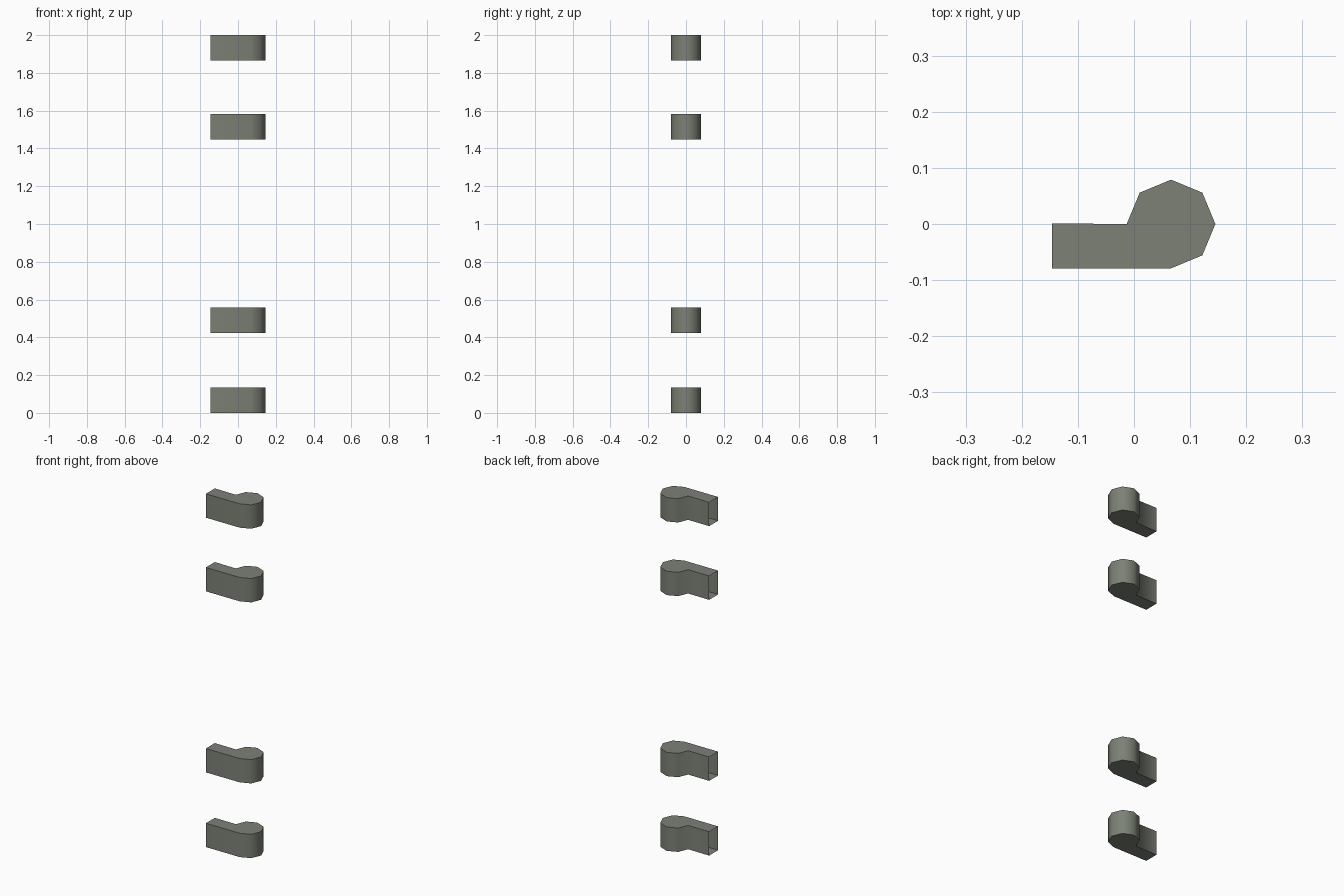
import bpy, bmesh, math

if "Cube" in bpy.data.objects:
    bpy.data.objects.remove(bpy.data.objects["Cube"])

mat = bpy.data.materials.new("grey green metal")
mat.diffuse_color = (0.20, 0.22, 0.18, 1)
mat.use_nodes = True
mat.node_tree.nodes["Principled BSDF"].inputs["Base Color"].default_value = mat.diffuse_color

HEIGHT = 0.135
# Barrel: octagon arc from lower front round to the leaf's back face
CX, R, END = 0.066, 0.079, -0.146
profile = [(CX + R * math.cos(math.radians(a)), R * math.sin(math.radians(a)))
           for a in range(-90, 181, 45)]
profile += [(END, 0.001), (END, -R)]  # flat leaf


def hinge(name, z):
    bm = bmesh.new()
    low = [bm.verts.new((x, y, z)) for x, y in profile]
    high = [bm.verts.new((x, y, z + HEIGHT)) for x, y in profile]
    n = len(profile)
    bm.faces.new(high)
    bm.faces.new(low[::-1])
    for i in range(n):
        if i == n - 2:      # the leaf's end is open
            continue
        j = (i + 1) % n
        bm.faces.new((low[i], low[j], high[j], high[i]))
    mesh = bpy.data.meshes.new(name)
    bm.to_mesh(mesh)
    bm.free()
    mesh.materials.append(mat)
    obj = bpy.data.objects.new(name, mesh)
    bpy.context.collection.objects.link(obj)
    bpy.ops.object.select_all(action='DESELECT')
    obj.select_set(True)
    bpy.context.view_layer.objects.active = obj
    bpy.ops.object.shade_smooth_by_angle(angle=math.radians(75))


# Four hinges stacked along the door edge
for i, z in enumerate((0, 0.423, 1.448, 1.865)):
    hinge(f"hinge_{i + 1}", z)
